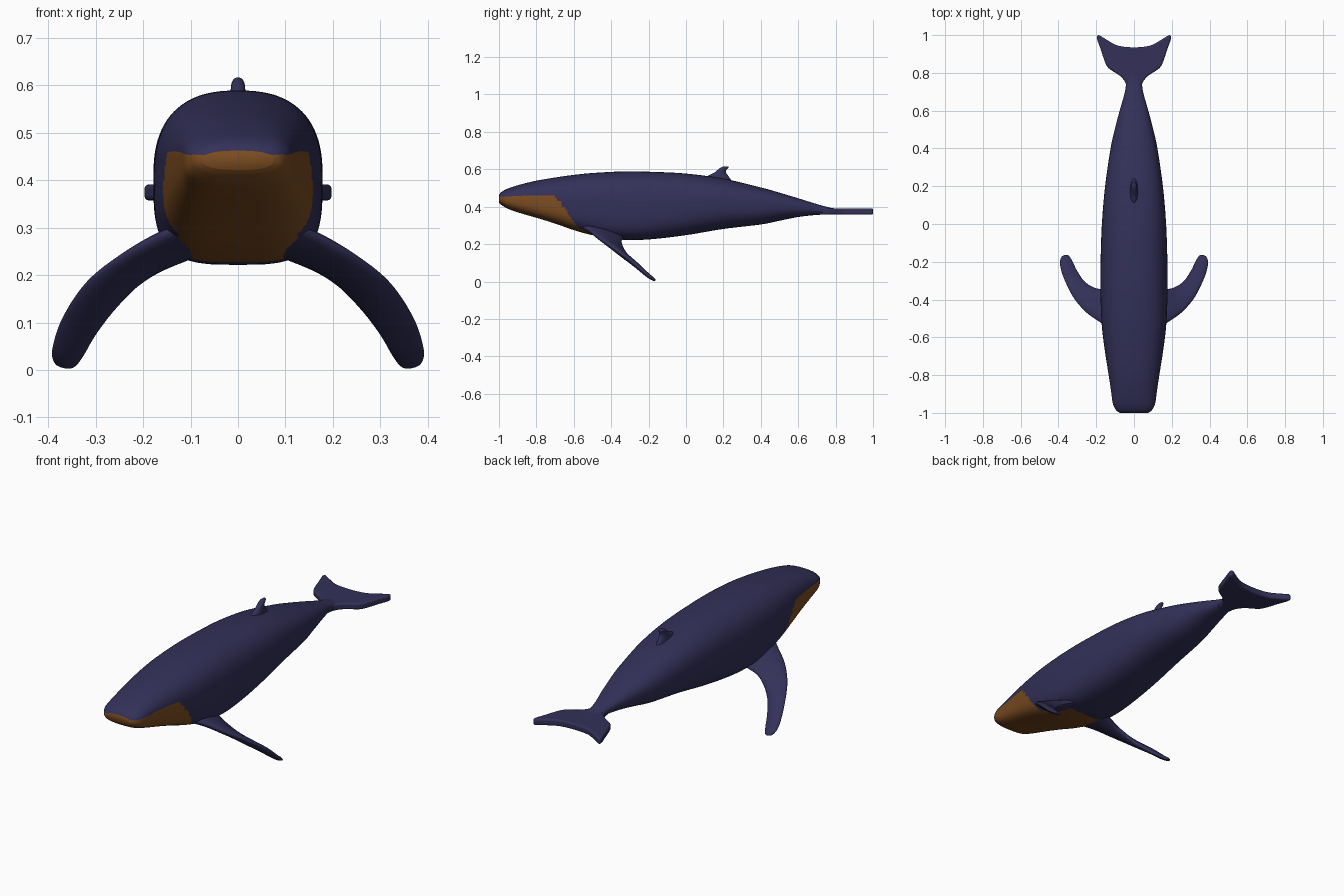
import bpy, bmesh, math
from mathutils import Vector

if "Cube" in bpy.data.objects:
    bpy.data.objects.remove(bpy.data.objects["Cube"])


def material(name, rgb):
    m = bpy.data.materials.new(name)
    m.diffuse_color = (*rgb, 1)
    m.use_nodes = True
    m.node_tree.nodes["Principled BSDF"].inputs["Base Color"].default_value = m.diffuse_color
    return m


BLUE = material("whale_blue", (0.033, 0.030, 0.098))
OCHRE = material("throat_ochre", (0.20, 0.073, 0.015))


def spline(rows, steps):
    """Smooth rows of numbers with a Catmull-Rom curve."""
    out = []
    for i in range(len(rows) - 1):
        a, b, c, d = (rows[max(0, min(len(rows) - 1, i + k))] for k in (-1, 0, 1, 2))
        for s in range(steps):
            t = s / steps
            out.append([0.5 * (2 * q + (r - p) * t + (2 * p - 5 * q + 4 * r - u) * t * t
                               + (3 * q - p - 3 * r + u) * t ** 3)
                        for p, q, r, u in zip(a, b, c, d)])
    return out + [list(rows[-1])]


def finish(name, bm, mats, angle=50):
    bmesh.ops.recalc_face_normals(bm, faces=bm.faces)
    me = bpy.data.meshes.new(name)
    bm.to_mesh(me)
    bm.free()
    for m in mats:
        me.materials.append(m)
    ob = bpy.data.objects.new(name, me)
    bpy.context.collection.objects.link(ob)
    bpy.ops.object.select_all(action='DESELECT')
    ob.select_set(True)
    bpy.context.view_layer.objects.active = ob
    bpy.ops.object.shade_smooth_by_angle(angle=math.radians(angle))
    return ob


def loft(rings):
    bm = bmesh.new()
    vs = [[bm.verts.new(p) for p in ring] for ring in rings]
    n = len(vs[0])
    for a, b in zip(vs, vs[1:]):
        for i in range(n):
            j = (i + 1) % n
            bm.faces.new((a[i], a[j], b[j], b[i]))
    bm.faces.new(vs[0])
    bm.faces.new(vs[-1])
    return bm


def power(v, n):
    return math.copysign(abs(v) ** (2 / n), v)


# Body: y, half width, top, bottom, belly squareness
stations = [
    (-1.0, .075, .462, .422, 2.6), (-.985, .095, .480, .408, 2.8), (-.95, .112, .498, .388, 3),
    (-.88, .122, .520, .364, 3.2), (-.8, .134, .539, .341, 3.4), (-.7, .150, .556, .310, 3.5),
    (-.6, .164, .570, .275, 3.5), (-.5, .173, .580, .248, 3.5), (-.35, .178, .588, .224, 3.5),
    (-.2, .177, .587, .225, 3.2), (0, .170, .577, .248, 2.8), (.2, .153, .550, .281, 2.5),
    (.4, .124, .503, .305, 2.3), (.5, .102, .475, .325, 2.2), (.6, .076, .445, .345, 2.2),
    (.7, .048, .414, .356, 2.2), (.77, .040, .395, .358, 2.2), (.83, .034, .386, .362, 2.2)]
SIDES = 88
rings = []
for y, w, top, bot, nb in spline(stations, 9):
    ring = []
    for k in range(SIDES):
        a = 2 * math.pi * k / SIDES
        c, s = math.cos(a), math.sin(a)
        n = 2.5 if s >= 0 else nb
        ring.append((w * power(c, n), y, (top + bot) / 2 + (top - bot) / 2 * power(s, n)))
    rings.append(ring)
bm = loft(rings)

# Throat patch: below the mouth line, sweeping back along the belly
EDGE = [(-1.1, .447), (-.71, .455), (-.67, .42), (-.63, .36), (-.58, .285), (-.38, .228)]


def in_throat(p):
    for (y0, z0), (y1, z1) in zip(EDGE, EDGE[1:]):
        if y0 <= p.y < y1:
            return p.z < z0 + (z1 - z0) * (p.y - y0) / (y1 - y0) + .004
    return False


for f in bm.faces:
    f.material_index = int(in_throat(f.calc_center_median()))
finish("body", bm, [BLUE, OCHRE])

# Flippers: leading edge, trailing edge, half thickness
flipper = [
    (.09, -.59, .31, .09, -.33, .245, .030), (.165, -.53, .285, .165, -.345, .212, .026),
    (.25, -.47, .238, .215, -.335, .176, .021), (.32, -.39, .182, .263, -.303, .125, .018),
    (.37, -.29, .108, .300, -.250, .075, .015), (.391, -.22, .045, .325, -.200, .032, .012),
    (.387, -.18, .016, .343, -.170, .009, .009), (.370, -.165, .007, .360, -.164, .006, .002)]
for side, label in ((1, "right"), (-1, "left")):
    rings = []
    for r in spline(flipper, 5):
        lead, trail = Vector(r[:3]), Vector(r[3:6])
        mid, half = (lead + trail) / 2, (lead - trail) / 2
        up = Vector((0.15, .59, .79)) * r[6]
        pts = [mid + half * math.cos(a) + up * math.sin(a)
               for a in (2 * math.pi * k / 24 for k in range(24))]
        rings.append([(p.x * side, p.y, p.z) for p in pts])
    finish(label + "_flipper", loft(rings), [BLUE])

# Dorsal fin: z, front y, back y, half width
dorsal = [(.53, .07, .25, .026), (.562, .11, .228, .019), (.580, .148, .215, .016),
          (.596, .168, .215, .015), (.606, .180, .225, .013), (.613, .193, .227, .009),
          (.616, .203, .222, .003)]
rings = [[(w * math.sin(a), (y0 + y1) / 2 + (y1 - y0) / 2 * math.cos(a), z)
          for a in (2 * math.pi * k / 20 for k in range(20))]
         for z, y0, y1, w in spline(dorsal, 3)]
finish("dorsal_fin", loft(rings), [BLUE])

# Tail fluke: mirrored outline, extruded and rounded
half = [(.036, .70), (.044, .745), (.075, .785), (.135, .825), (.158, .870), (.178, .93),
        (.197, .985), (.188, 1.0), (.165, .988), (.10, .950), (.05, .938), (0, .935)]
right = spline(half, 3)
outline = right + [[-x, y] for x, y in reversed(right[:-1])]
bm = bmesh.new()
base = bm.faces.new([bm.verts.new((x, y, .357)) for x, y in outline])
ext = bmesh.ops.extrude_face_region(bm, geom=[base])
for v in ext["geom"]:
    if isinstance(v, bmesh.types.BMVert):
        v.co.z = .391
fluke = finish("tail_fluke", bm, [BLUE])
bev = fluke.modifiers.new("round_edges", 'BEVEL')
bev.width, bev.segments, bev.limit_method = .012, 3, 'ANGLE'
bev.angle_limit = math.radians(60)
bev.use_clamp_overlap = True
